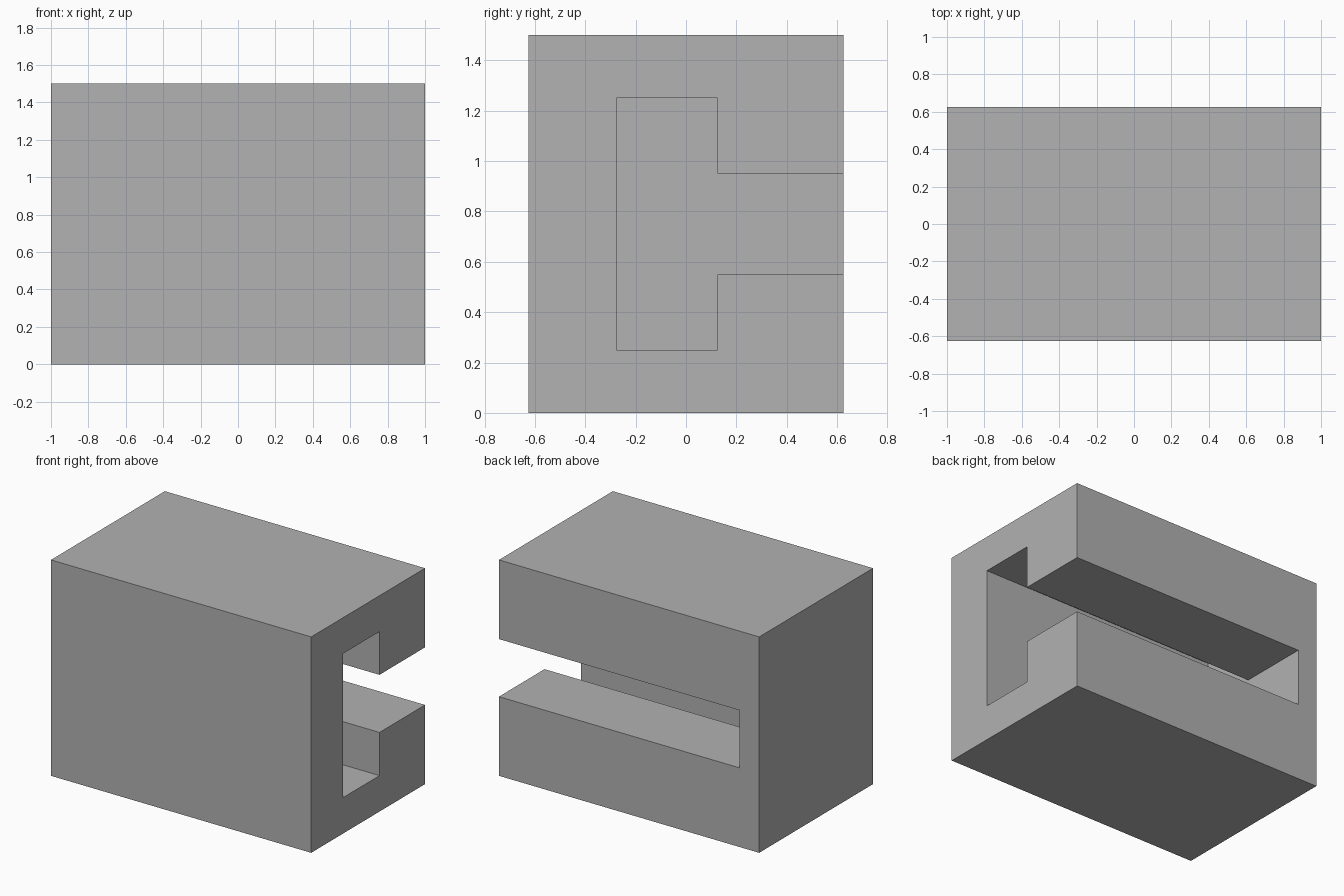
import bpy
import bmesh

default = bpy.data.objects.get("Cube")
if default:
    bpy.data.objects.remove(default, do_unlink=True)

# Single flat grey
grey = bpy.data.materials.new("grey")
grey.use_nodes = True
colour = (0.445, 0.445, 0.445, 1)
grey.diffuse_color = colour
grey.node_tree.nodes["Principled BSDF"].inputs["Base Color"].default_value = colour


def extrude_profile(name, profile, x_start, x_end):
    """Extrude a (y, z) outline along x into a solid."""
    bm = bmesh.new()
    face = bm.faces.new([bm.verts.new((x_start, y, z)) for y, z in profile])
    result = bmesh.ops.extrude_face_region(bm, geom=[face])
    verts = [v for v in result["geom"] if isinstance(v, bmesh.types.BMVert)]
    bmesh.ops.translate(bm, verts=verts, vec=(x_end - x_start, 0, 0))
    bmesh.ops.recalc_face_normals(bm, faces=bm.faces)
    mesh = bpy.data.meshes.new(name)
    bm.to_mesh(mesh)
    bm.free()
    mesh.materials.append(grey)
    obj = bpy.data.objects.new(name, mesh)
    bpy.context.collection.objects.link(obj)
    return obj


# Solid block
half_depth, height = 0.625, 1.5
block = extrude_profile("slotted_block", [
    (-half_depth, 0), (half_depth, 0),
    (half_depth, height), (-half_depth, height)], -1, 1)

# T-shaped slot: open at the back and the +x end, closed near the -x end
mid = height / 2
lower = [(-0.275, mid - 0.5), (0.125, mid - 0.5),
         (0.125, mid - 0.2), (0.8, mid - 0.2)]
upper = [(y, height - z) for y, z in reversed(lower)]
cutter = extrude_profile("slot_cutter", lower + upper, -0.85, 1.2)
cutter.hide_render = True

# Cut the slot and discard the cutter
cut = block.modifiers.new("t_slot", "BOOLEAN")
cut.operation = "DIFFERENCE"
cut.solver = "EXACT"
cut.object = cutter
bpy.context.view_layer.objects.active = block
bpy.ops.object.modifier_apply(modifier=cut.name)
bpy.data.objects.remove(cutter, do_unlink=True)
